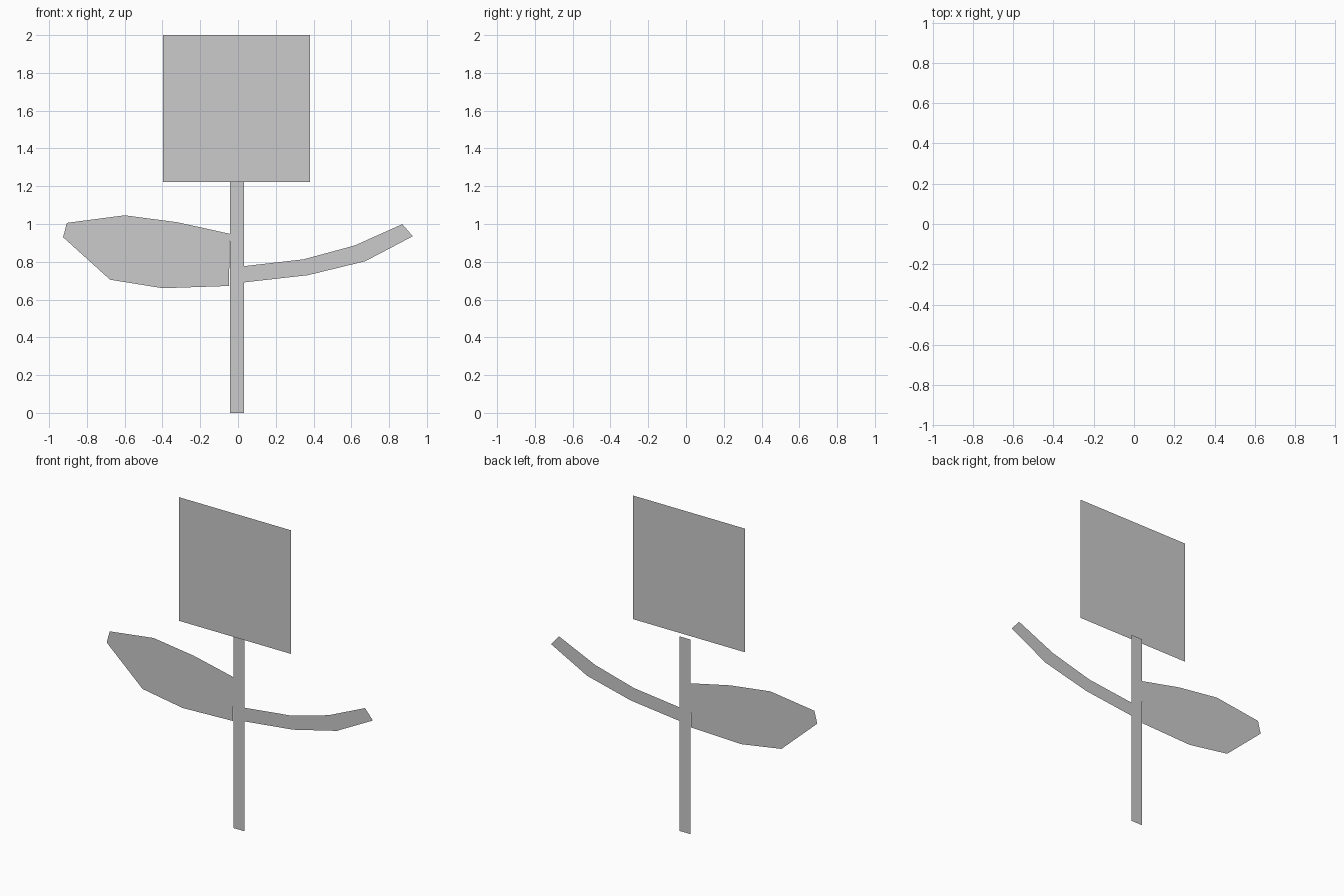
import bpy

if "Cube" in bpy.data.objects:
    bpy.data.objects.remove(bpy.data.objects["Cube"])


def flat_strip(name, y, upper, lower):
    """Flat sheet facing the front, one quad between each pair of edge points."""
    n = len(upper)
    verts = [(x, y, z) for x, z in upper + lower]
    faces = [(n + i, n + i + 1, i + 1, i) for i in range(n - 1)]
    mesh = bpy.data.meshes.new(name)
    mesh.from_pydata(verts, [], faces)
    obj = bpy.data.objects.new(name, mesh)
    bpy.context.collection.objects.link(obj)
    return obj


FRONT, BACK = -0.019, 0.019

# Square flower head, slightly in front of the stem
flat_strip("flower_head", FRONT, [(-0.397, 2.0), (0.382, 2.0)],
           [(-0.397, 1.223), (0.382, 1.223)])

# Thin stem
flat_strip("stem", BACK, [(-0.043, 1.223), (0.033, 1.223)],
           [(-0.043, 0.0), (0.033, 0.0)])

# Broad leaf on the left
flat_strip("broad_leaf", BACK,
           [(-0.906, 1.006), (-0.6, 1.046), (-0.32, 1.009), (-0.043, 0.948)],
           [(-0.926, 0.93), (-0.677, 0.705), (-0.398, 0.66), (-0.048, 0.672)])

# Narrow upturned leaf on the right
flat_strip("narrow_leaf", BACK,
           [(0.033, 0.777), (0.347, 0.813), (0.617, 0.886), (0.87, 0.999)],
           [(0.033, 0.691), (0.37, 0.729), (0.674, 0.803), (0.925, 0.935)])
